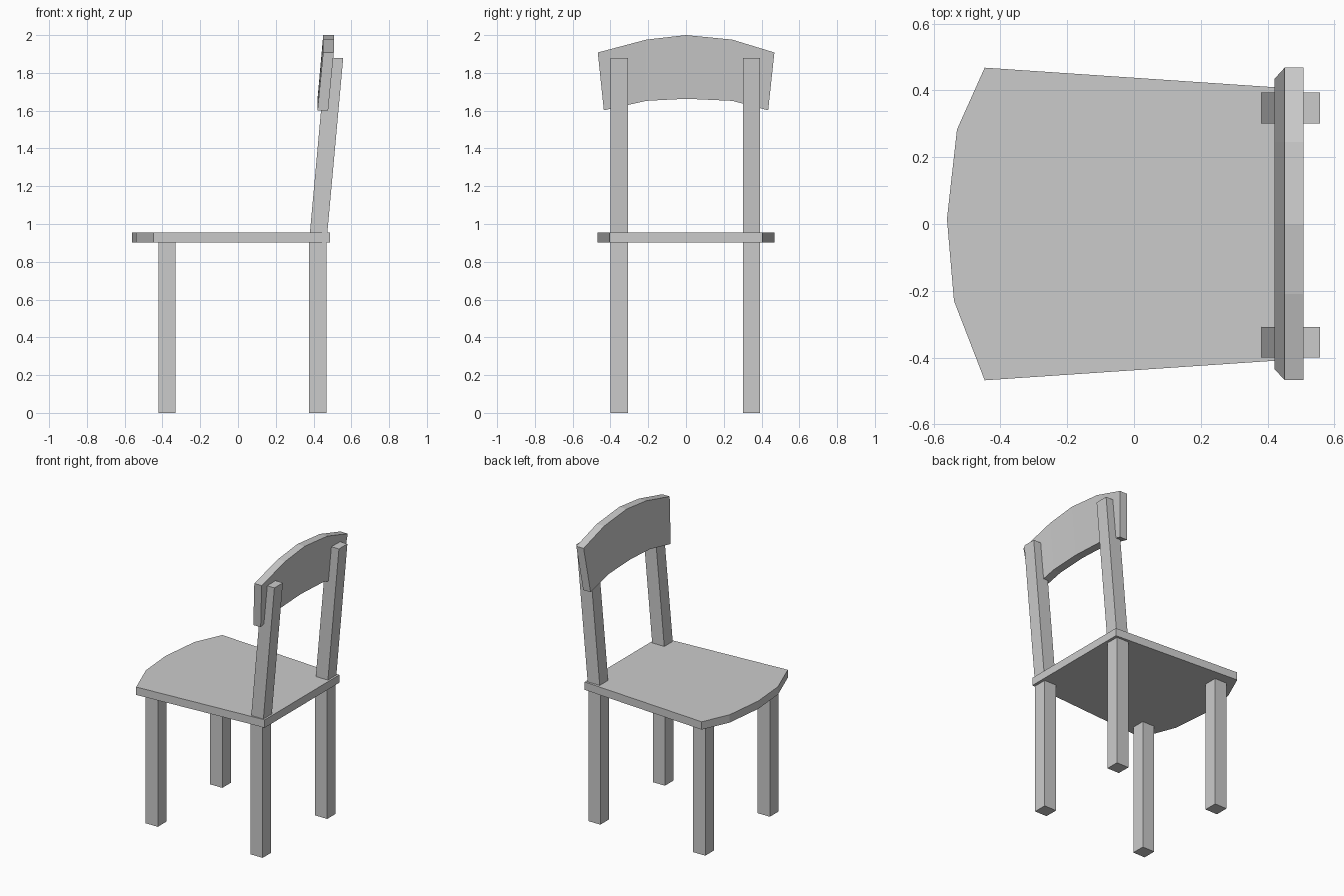
import bpy, bmesh

if "Cube" in bpy.data.objects:
    bpy.data.objects.remove(bpy.data.objects["Cube"])


def loft(name, lower, upper):
    """Closed solid between two matching outlines."""
    bm = bmesh.new()
    a = [bm.verts.new(p) for p in lower]
    b = [bm.verts.new(p) for p in upper]
    bm.faces.new(a)
    bm.faces.new(b)
    n = len(a)
    for i in range(n):
        j = (i + 1) % n
        bm.faces.new((a[i], a[j], b[j], b[i]))
    bmesh.ops.recalc_face_normals(bm, faces=bm.faces[:])
    mesh = bpy.data.meshes.new(name)
    bm.to_mesh(mesh)
    bm.free()
    obj = bpy.data.objects.new(name, mesh)
    bpy.context.collection.objects.link(obj)
    return obj


def bar(name, x, y, z0, z1, lean=0.0, half=0.046):
    """Square upright whose top is shifted by lean along x."""
    sq = [(-half, -half), (half, -half), (half, half), (-half, half)]
    return loft(name, [(x + u, y + v, z0) for u, v in sq],
                [(x + lean + u, y + v, z1) for u, v in sq])


SEAT_LOW, SEAT_TOP = 0.902, 0.956

# Seat: tapered board with a faceted bow at the -x edge
outline = [(0.487, 0.405), (-0.447, 0.468), (-0.53, 0.283), (-0.56, 0.015),
           (-0.539, -0.23), (-0.447, -0.468), (0.487, -0.405)]
loft("seat", [(x, y, SEAT_LOW) for x, y in outline],
     [(x, y, SEAT_TOP) for x, y in outline])

# Legs and leaning back posts on each side
for side, y in (("left", 0.347), ("right", -0.354)):
    bar("front_leg_" + side, -0.376, y, 0.0, SEAT_LOW)
    bar("rear_leg_" + side, 0.422, y, 0.0, SEAT_LOW)
    bar("back_post_" + side, 0.427, y, SEAT_TOP, 1.88, lean=0.084)

# Backrest: arched panel, tilted back
top = [(-0.467, 1.908), (-0.21, 1.976), (0.0, 2.0), (0.245, 1.976), (0.468, 1.908)]
bottom = [(0.435, 1.602), (0.245, 1.652), (0.0, 1.663), (-0.21, 1.652), (-0.435, 1.602)]


def panel_face(offset):
    return ([(0.451 + offset, y, z) for y, z in top] +
            [(0.421 + offset, y, z) for y, z in bottom])


# Quad strips between the arches keep the tilted panel faces clean
backrest = loft("backrest", panel_face(0.0), panel_face(0.056))
bm = bmesh.new()
bm.from_mesh(backrest.data)
bm.verts.ensure_lookup_table()
for start in (0, 10):
    for i in (1, 2, 3):
        bmesh.ops.connect_verts(bm, verts=[bm.verts[start + i], bm.verts[start + 9 - i]])
bm.to_mesh(backrest.data)
bm.free()
